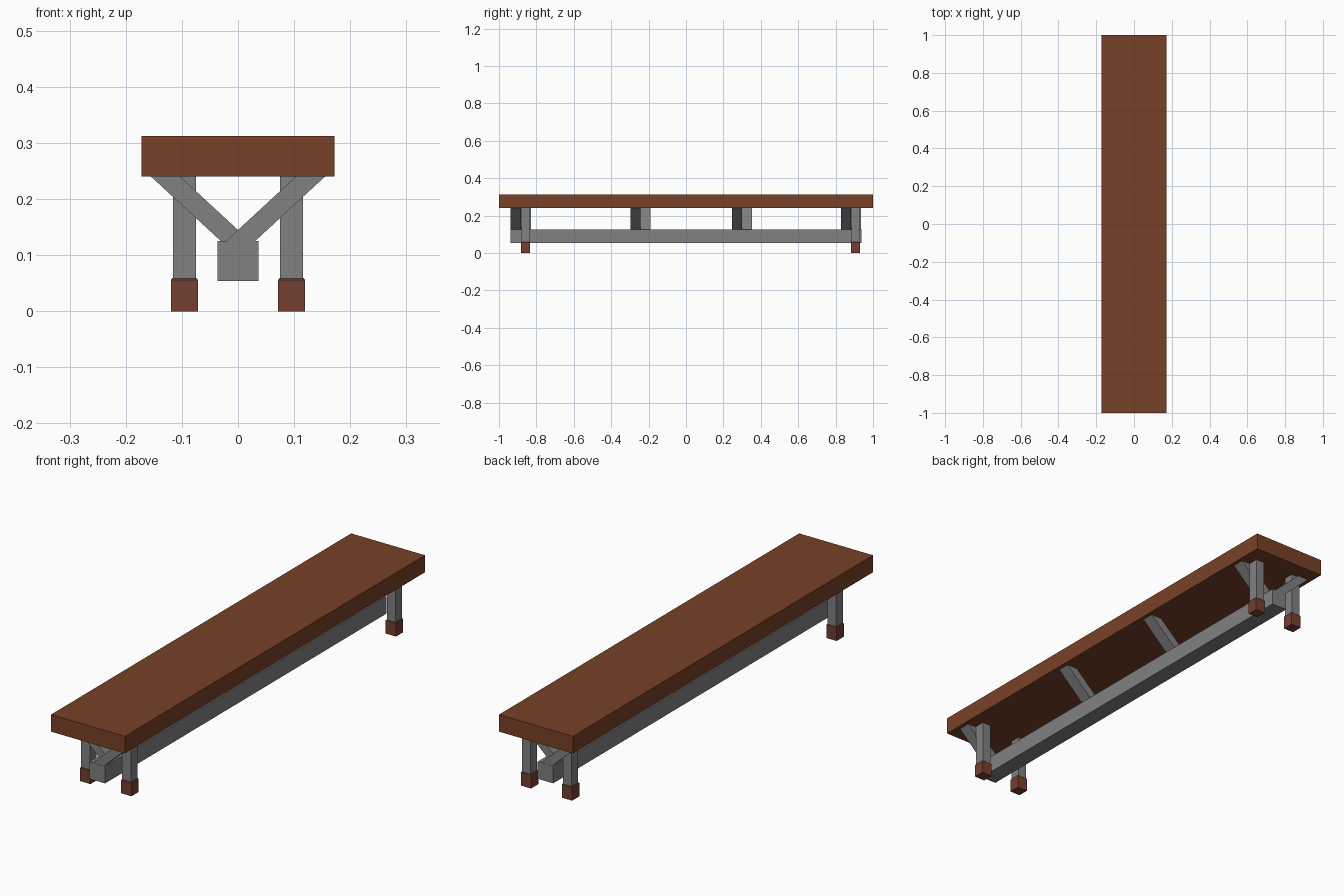
import bpy, bmesh

if "Cube" in bpy.data.objects:
    bpy.data.objects.remove(bpy.data.objects["Cube"])


def material(name, rgb):
    m = bpy.data.materials.new(name)
    m.diffuse_color = (*rgb, 1)
    m.use_nodes = True
    m.node_tree.nodes["Principled BSDF"].inputs["Base Color"].default_value = m.diffuse_color
    return m


WOOD = material("brown_wood", (0.188, 0.053, 0.021))
CAP = material("reddish_cap", (0.18, 0.049, 0.031))
METAL = material("dark_grey_metal", (0.22, 0.22, 0.22))


def finish(name, bm, mat):
    bmesh.ops.recalc_face_normals(bm, faces=bm.faces)
    me = bpy.data.meshes.new(name)
    bm.to_mesh(me)
    bm.free()
    ob = bpy.data.objects.new(name, me)
    bpy.context.collection.objects.link(ob)
    me.materials.append(mat)
    return ob


def prism(name, profile, y0, y1, mat=METAL):
    """Extrude an x-z profile along y."""
    bm = bmesh.new()
    face = bm.faces.new([bm.verts.new((x, y0, z)) for x, z in profile])
    ext = bmesh.ops.extrude_face_region(bm, geom=[face])
    moved = [v for v in ext["geom"] if isinstance(v, bmesh.types.BMVert)]
    bmesh.ops.translate(bm, verts=moved, vec=(0, y1 - y0, 0))
    return finish(name, bm, mat)


def box(name, x0, x1, y0, y1, z0, z1, mat=METAL):
    return prism(name, [(x0, z0), (x1, z0), (x1, z1), (x0, z1)], y0, y1, mat)


def foot_cap(name, x, y):
    """Square cap with a chamfered upper rim."""
    bm = bmesh.new()
    rings = []
    for h, z in ((0.024, 0), (0.024, 0.056), (0.021, 0.0595)):
        rings.append([bm.verts.new((x + sx * h, y + sy * h, z))
                      for sx, sy in ((-1, -1), (1, -1), (1, 1), (-1, 1))])
    for lo, hi in zip(rings, rings[1:]):
        for i in range(4):
            j = (i + 1) % 4
            bm.faces.new((lo[i], lo[j], hi[j], hi[i]))
    bm.faces.new(rings[0])
    bm.faces.new(rings[-1])
    return finish(name, bm, CAP)


# Seat plank and the long beam beneath it
box("seat", -0.172, 0.172, -1, 1, 0.24, 0.312, WOOD)
box("beam", -0.0365, 0.0365, -0.938, 0.937, 0.0535, 0.1255)

# Four legs with foot caps
for end, y in (("front", -0.857), ("back", 0.906)):
    for side, s in (("left", -1), ("right", 1)):
        x = s * 0.0957
        box(f"{end}_{side}_leg", x - 0.0205, x + 0.0205,
            y - 0.022, y + 0.022, 0.05, 0.24)
        foot_cap(f"{end}_{side}_foot", x, y)

# Slanted braces, the left of each pair lying just behind the right
W = 0.0535
for i, y in enumerate((-0.937, -0.297, 0.246, 0.829)):
    for side, s, y0 in (("right", 1, y), ("left", -1, y + W)):
        profile = [(s * 0.031, 0.1255), (s * 0.155, 0.24),
                   (s * 0.103, 0.24), (s * -0.021, 0.1255)]
        prism(f"{side}_brace_{i + 1}", profile, y0, y0 + W)
